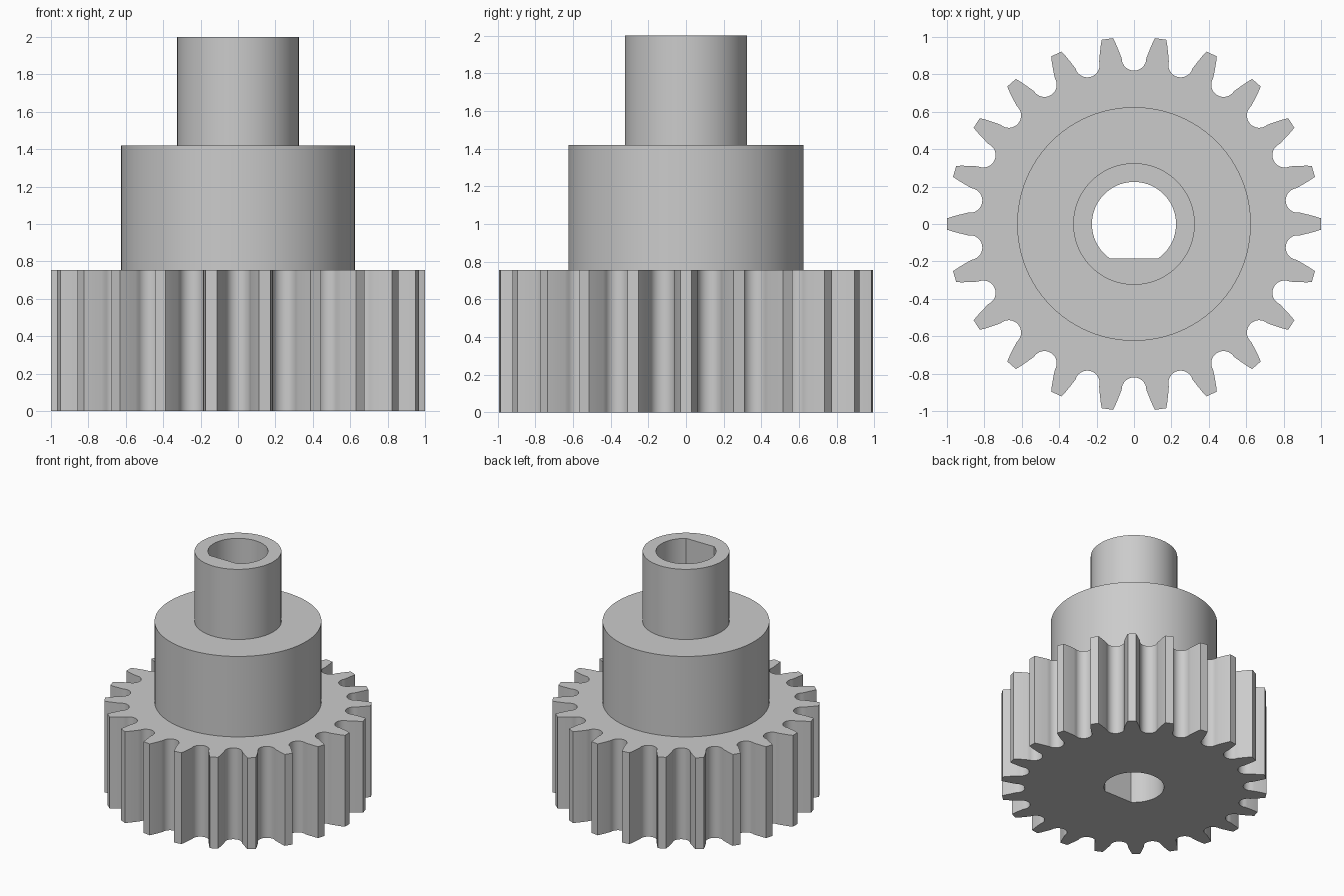
import bpy
import bmesh
from math import sin, cos, asin, pi, radians

if "Cube" in bpy.data.objects:
    bpy.data.objects.remove(bpy.data.objects["Cube"])

TEETH = 22
GEAR_TOP, COLLAR_TOP, SHAFT_TOP = 0.755, 1.42, 2.0
COLLAR_R, SHAFT_R, BORE_R, BORE_FLAT = 0.625, 0.325, 0.225, -0.185


def circle(radius, count=96):
    return [(radius * cos(2 * pi * i / count), radius * sin(2 * pi * i / count))
            for i in range(count)]


def d_bore(radius, flat, count=64):
    """Circle cut off by a flat on its front side."""
    start = asin(flat / radius)
    sweep = pi - 2 * start
    return [(radius * cos(start + sweep * i / count),
             radius * sin(start + sweep * i / count)) for i in range(count + 1)]


def gear_outline():
    """One tooth gap (tangent, radial), repeated around the axis."""
    flank = [(0.112, 0.9935), (0.098, 0.965), (0.084, 0.932), (0.072, 0.902)]
    root = [(0.066 * cos(pi * i / 16), 0.886 - 0.066 * sin(pi * i / 16))
            for i in range(17)]
    gap = flank + root + [(-t, r) for t, r in reversed(flank)]
    points = []
    for i in range(TEETH):
        a = (i + 0.5) * 2 * pi / TEETH
        points += [(r * cos(a) + t * sin(a), r * sin(a) - t * cos(a)) for t, r in gap]
    return points


bm = bmesh.new()


def ring(points, z):
    verts = [bm.verts.new((x, y, z)) for x, y in points]
    for i, v in enumerate(verts):
        bm.edges.new((v, verts[(i + 1) % len(verts)]))
    return verts


def wall(lower, upper):
    n = len(lower)
    for i in range(n):
        j = (i + 1) % n
        bm.faces.new((lower[i], lower[j], upper[j], upper[i]))


def cap(outer, inner):
    edges = []
    for loop in (outer, inner):
        edges += [bm.edges.get((v, loop[(i + 1) % len(loop)])) for i, v in enumerate(loop)]
    bmesh.ops.triangle_fill(bm, edges=edges, use_beauty=True, normal=(0, 0, 1))


# Outlines of the toothed section, collar, shaft and bore
teeth, collar = gear_outline(), circle(COLLAR_R)
shaft, bore = circle(SHAFT_R), d_bore(BORE_R, BORE_FLAT)

gear_low, gear_high = ring(teeth, 0), ring(teeth, GEAR_TOP)
collar_low, collar_high = ring(collar, GEAR_TOP), ring(collar, COLLAR_TOP)
shaft_low, shaft_high = ring(shaft, COLLAR_TOP), ring(shaft, SHAFT_TOP)
bore_low, bore_high = ring(bore, 0), ring(bore, SHAFT_TOP)

# Flat steps between sections
cap(gear_low, bore_low)
cap(gear_high, collar_low)
cap(collar_high, shaft_low)
cap(shaft_high, bore_high)

# Upright walls
wall(gear_low, gear_high)
wall(collar_low, collar_high)
wall(shaft_low, shaft_high)
wall(bore_low, bore_high)

bmesh.ops.recalc_face_normals(bm, faces=bm.faces[:])
mesh = bpy.data.meshes.new("stepped_gear")
bm.to_mesh(mesh)
bm.free()

# Plain grey metal
grey = bpy.data.materials.new("plain_grey")
grey.use_nodes = True
colour = (0.6, 0.6, 0.6, 1)
grey.diffuse_color = colour
grey.node_tree.nodes["Principled BSDF"].inputs["Base Color"].default_value = colour
mesh.materials.append(grey)

gear = bpy.data.objects.new("stepped_gear", mesh)
bpy.context.collection.objects.link(gear)
bpy.ops.object.select_all(action="DESELECT")
gear.select_set(True)
bpy.context.view_layer.objects.active = gear
bpy.ops.object.shade_smooth_by_angle(angle=radians(30))
